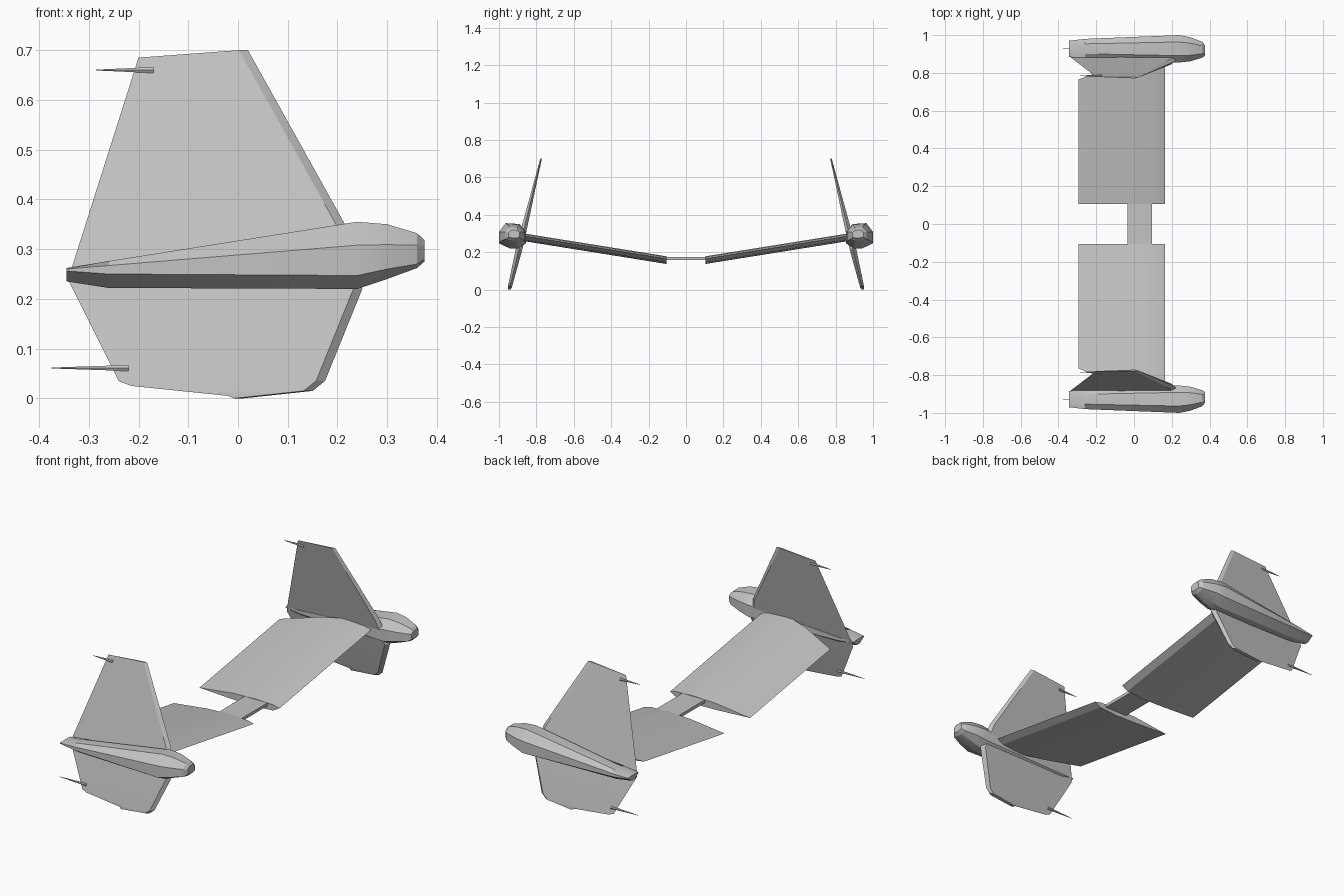
import bpy, bmesh, math
from mathutils import Matrix

old = bpy.data.objects.get("Cube")
if old:
    bpy.data.objects.remove(old, do_unlink=True)

grey = bpy.data.materials.new("light_grey")
grey.use_nodes = True
colour = (0.55, 0.55, 0.55, 1)
grey.diffuse_color = colour
grey.node_tree.nodes["Principled BSDF"].inputs["Base Color"].default_value = colour


def finish(name, bm, mirror=True):
    """Turn a bmesh into a shaded object, mirrored to the other side."""
    bmesh.ops.recalc_face_normals(bm, faces=bm.faces)
    mesh = bpy.data.meshes.new(name)
    bm.to_mesh(mesh)
    bm.free()
    mesh.materials.append(grey)
    obj = bpy.data.objects.new(name, mesh)
    bpy.context.collection.objects.link(obj)
    if mirror:
        mod = obj.modifiers.new("mirror", 'MIRROR')
        mod.use_axis = (False, True, False)
        mod.use_mirror_merge = False
    bpy.ops.object.select_all(action='DESELECT')
    obj.select_set(True)
    bpy.context.view_layer.objects.active = obj
    bpy.ops.object.shade_smooth_by_angle(angle=math.radians(20))
    return obj


def loft(name, rings):
    """Skin a row of rings and cap both ends."""
    bm = bmesh.new()
    loops = [[bm.verts.new(p) for p in ring] for ring in rings]
    for a, b in zip(loops, loops[1:]):
        for i in range(len(a)):
            j = (i + 1) % len(a)
            bm.faces.new((a[i], a[j], b[j], b[i]))
    bm.faces.new(loops[0])
    bm.faces.new(loops[-1])
    return finish(name, bm)


# Leaning fin plane
def lean(z):
    return 0.945 - 0.243 * z


# Fins: trailing x, z, leading x, z, half thickness
def fin_ring(tx, tz, lx, lz, t):
    ridge = lx - 0.018
    return [(tx, lean(tz), tz), (ridge, lean(lz) + t, lz),
            (lx, lean(lz), lz), (ridge, lean(lz) - t, lz)]


loft("fin", [fin_ring(*s) for s in (
    (-0.20, 0.685, 0.02, 0.70, 0.004),
    (-0.335, 0.26, 0.215, 0.35, 0.015),
    (-0.34, 0.235, 0.25, 0.22, 0.018),
    (-0.24, 0.035, 0.175, 0.035, 0.012),
    (-0.215, 0.025, 0.15, 0.015, 0.011),
    (-0.02, 0.005, 0.01, 0.0, 0.008))])


# Pods: x, bottom, lower crease, upper crease, top, inner y, outer y
def pod_ring(x, bottom, low, high, top, inner, outer):
    w = outer - inner
    return [(x, inner + 0.3 * w, bottom), (x, inner + 0.6 * w, bottom),
            (x, outer, low), (x, outer, high),
            (x, inner + 0.75 * w, top), (x, inner + 0.25 * w, top - 0.1 * (top - high)),
            (x, inner, high), (x, inner, low)]


loft("pod", [pod_ring(*s) for s in (
    (-0.345, 0.235, 0.256, 0.26, 0.262, 0.885, 0.97),
    (-0.26, 0.222, 0.25, 0.267, 0.276, 0.875, 0.98),
    (0.24, 0.22, 0.247, 0.308, 0.355, 0.855, 1.0),
    (0.30, 0.24, 0.26, 0.309, 0.35, 0.862, 0.988),
    (0.36, 0.262, 0.27, 0.308, 0.332, 0.88, 0.965),
    (0.375, 0.275, 0.28, 0.306, 0.318, 0.89, 0.948))])

# Tailplane halves, rising outward with a swept tip
section = [(0.165, 0), (0.13, 0.009), (0.03, 0.013), (-0.1, 0.008), (-0.295, -0.015),
           (-0.1, -0.025), (0.03, -0.028), (0.13, -0.02)]


def plane_point(x, z, y):
    return (x, y, 0.165 + 0.16 * (y - 0.105) + z)


def tip_y(x):
    return 0.765 + 0.11 * min(1, (x + 0.295) / 0.295)


loft("tailplane", [[plane_point(x, z, 0.105) for x, z in section],
                   [plane_point(x, z, tip_y(x)) for x, z in section]])

# Centre bar joining both halves
bm = bmesh.new()
bmesh.ops.create_cube(bm, size=1, matrix=Matrix.Translation((0.03, 0, 0.167))
                      @ Matrix.Diagonal((0.13, 0.24, 0.016, 1)))
finish("centre_bar", bm, mirror=False)

# Thin probes behind the fins
for name, base, tip, z in (("upper_probe", -0.17, -0.285, 0.66),
                           ("lower_probe", -0.22, -0.375, 0.061)):
    bm = bmesh.new()
    bmesh.ops.create_cone(bm, cap_ends=True, segments=6, radius1=0.007, radius2=0.001,
                          depth=base - tip,
                          matrix=Matrix.Translation(((base + tip) / 2, lean(z), z))
                          @ Matrix.Rotation(-math.pi / 2, 4, 'Y'))
    finish(name, bm)
